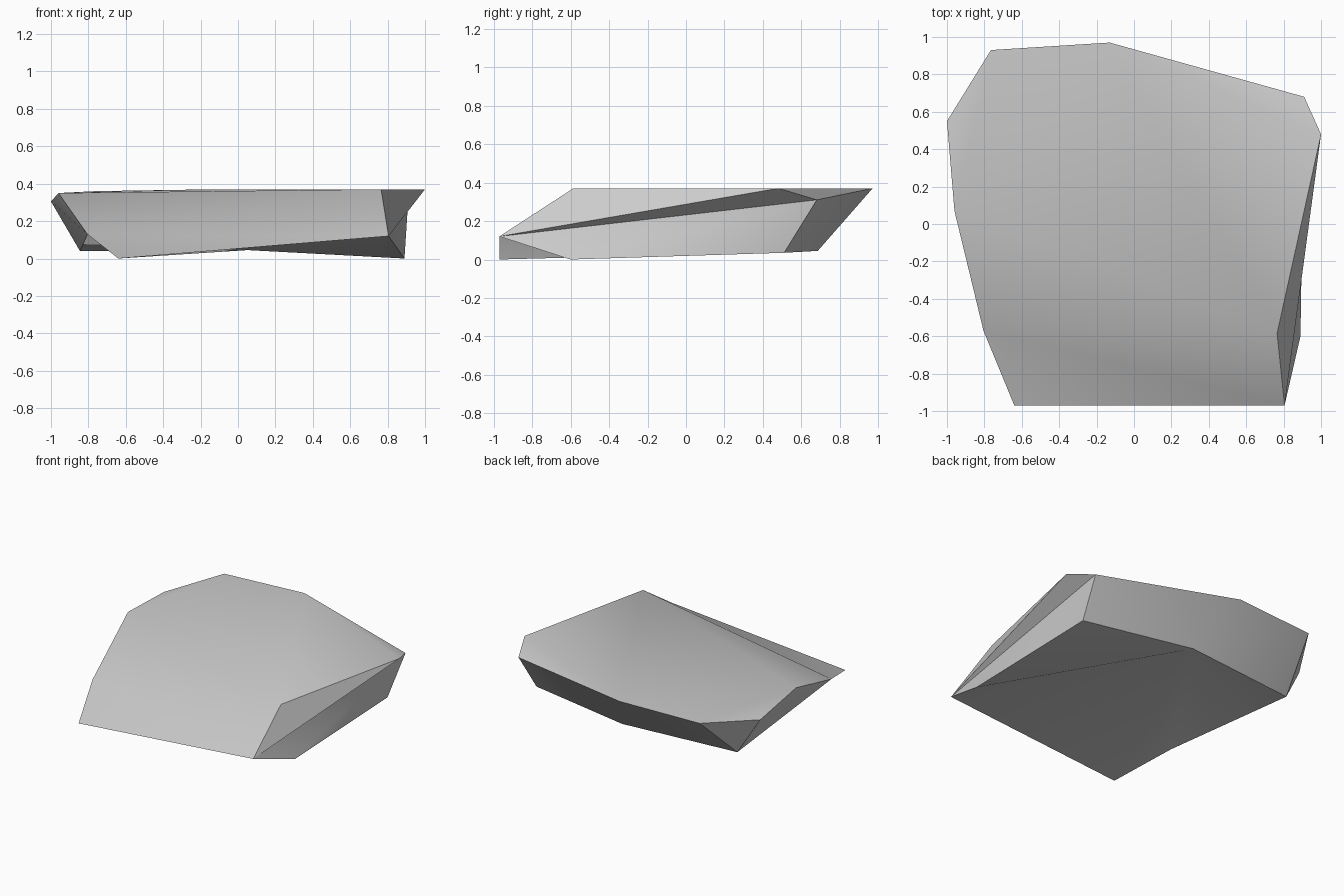
import bpy, bmesh, math

cube = bpy.data.objects.get("Cube")
if cube:
    bpy.data.objects.remove(cube, do_unlink=True)

# One plain stone colour
stone = bpy.data.materials.new("stone grey")
stone.use_nodes = True
colour = (0.6, 0.6, 0.6, 1)
stone.diffuse_color = colour
stone.node_tree.nodes["Principled BSDF"].inputs["Base Color"].default_value = colour

# Corners of the slab: upper rim, sloping front lip, lower rim
corners = {
    "A": (-1.0, 0.55, 0.305), "B": (-0.765, 0.93, 0.36), "C": (-0.13, 0.97, 0.37),
    "D": (0.91, 0.68, 0.31), "E": (1.0, 0.48, 0.37), "F": (0.765, -0.585, 0.37),
    "J": (-0.96, 0.07, 0.35), "I": (-0.805, -0.57, 0.13),
    "G": (0.805, -0.97, 0.12), "H": (-0.64, -0.97, 0.0),
    "K": (0.89, -0.6, 0.0), "P": (0.88, 0.51, 0.035),
    "Q": (0.05, 0.685, 0.045), "R": (-0.845, 0.6, 0.04),
}
facets = {
    "top": "ECD FEC FCJ JCB JBA FJI",
    "front": "FIG GIH",
    "right_wall": "GEF GDE GKD KPD",
    "back_wall": "DPQ DQC CQB BQR BRA",
    "left_wall": "ARI AIJ",
    "underside": "GQK KQP QIR QHI GHQ",
}

bm = bmesh.new()
verts = {name: bm.verts.new(co) for name, co in corners.items()}
for group in facets.values():
    for tri in group.split():
        bm.faces.new([verts[c] for c in tri])

# Make every facet of the closed slab face outwards
bmesh.ops.recalc_face_normals(bm, faces=bm.faces[:])

mesh = bpy.data.meshes.new("rock_slab")
bm.to_mesh(mesh)
bm.free()
mesh.materials.append(stone)
slab = bpy.data.objects.new("rock_slab", mesh)
bpy.context.collection.objects.link(slab)

# Soft shading that keeps the hard breaks
bpy.ops.object.select_all(action="DESELECT")
slab.select_set(True)
bpy.context.view_layer.objects.active = slab
bpy.ops.object.shade_smooth_by_angle(angle=math.radians(30))
